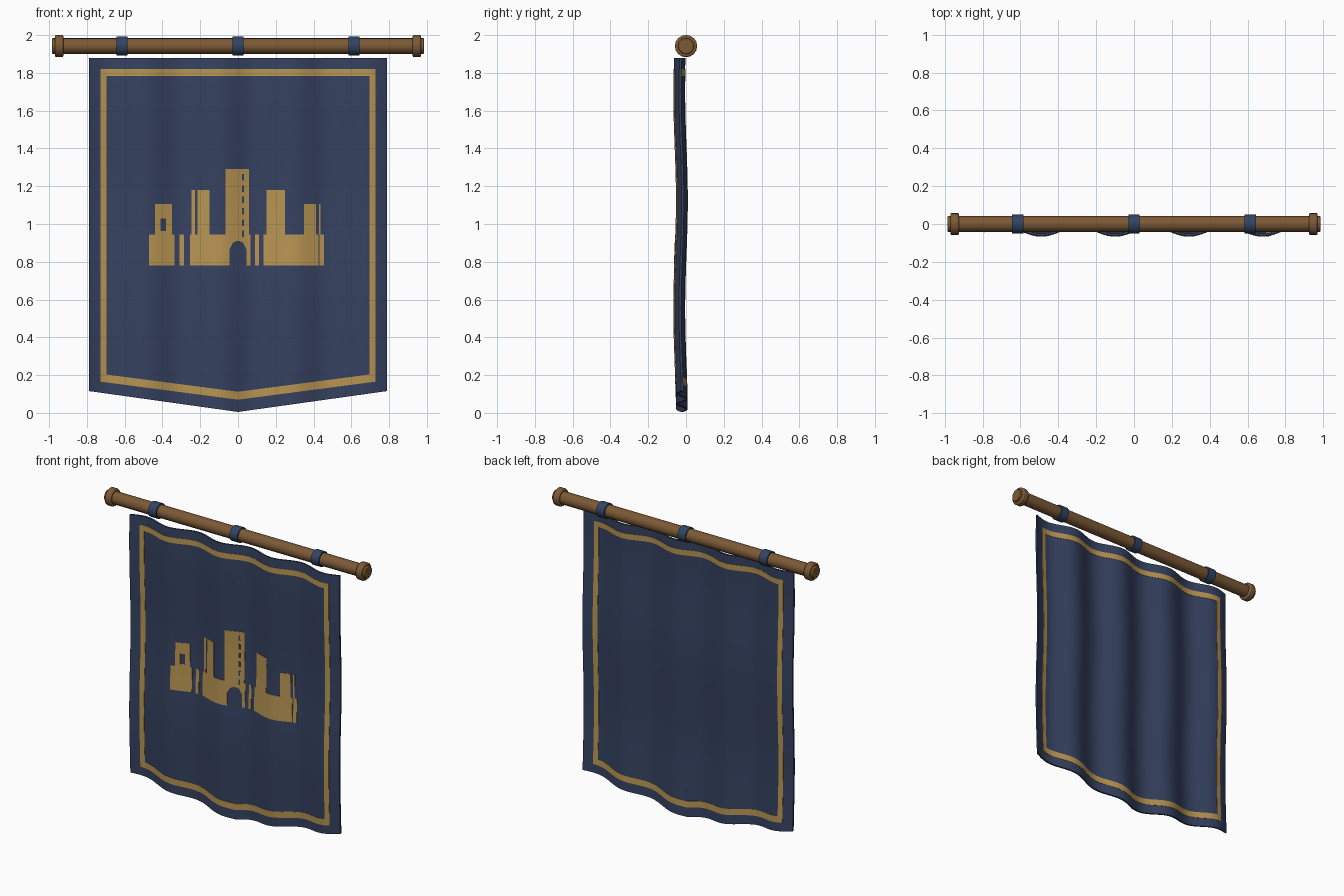
import bpy, bmesh
from math import cos, pi, sqrt, ceil

if "Cube" in bpy.data.objects:
    bpy.data.objects.remove(bpy.data.objects["Cube"], do_unlink=True)


def material(name, r, g, b):
    m = bpy.data.materials.new(name)
    m.use_nodes = True
    m.diffuse_color = (r, g, b, 1)
    m.node_tree.nodes["Principled BSDF"].inputs["Base Color"].default_value = (r, g, b, 1)
    return m


NAVY = material("navy cloth", 0.036, 0.054, 0.118)
GOLD = material("gold trim", 0.48, 0.30, 0.085)
WOOD = material("brown wood", 0.20, 0.10, 0.036)
STRAP = material("blue strap", 0.030, 0.058, 0.130)

POLE_Z = 1.942
HALF = 0.006      # half thickness of the cloth


def fold(x, z):
    """Depth of the hanging cloth at a point."""
    return -0.029 - 0.024 * cos(2 * pi * (x + 0.1) / 0.39) - 0.007 * cos(2 * pi * (z - 1.7) / 1.15)


def shade(ob, angle):
    bpy.ops.object.select_all(action='DESELECT')
    ob.select_set(True)
    bpy.context.view_layer.objects.active = ob
    bpy.ops.object.shade_smooth_by_angle(angle=angle)


def drape(name, panels, front, back, mat):
    """Panels (x0, x1, bottom, top) laid on the folds, from depth -front to +back."""
    bm = bmesh.new()
    for x0, x1, low, high in panels:
        lo = low if callable(low) else lambda x, v=low: v
        hi = high if callable(high) else lambda x, v=high: v
        nx = max(1, ceil((x1 - x0) / 0.02))
        nz = max(1, ceil((hi(x0) - lo(x0)) / 0.06))
        layers = []
        for shift in (-front, back):
            grid = []
            for i in range(nx + 1):
                x = x0 + (x1 - x0) * i / nx
                zs = [lo(x) + (hi(x) - lo(x)) * j / nz for j in range(nz + 1)]
                grid.append([bm.verts.new((x, fold(x, z) + shift, z)) for z in zs])
            layers.append(grid)
        f, b = layers
        for i in range(nx):
            for j in range(nz):
                for g in (f, b):
                    quad = [g[i][j], g[i + 1][j], g[i + 1][j + 1], g[i][j + 1]]
                    bm.faces.new(quad if g is f else quad[::-1])
            for j in (0, nz):
                bm.faces.new((f[i][j], f[i + 1][j], b[i + 1][j], b[i][j]))
        for j in range(nz):
            for i in (0, nx):
                bm.faces.new((f[i][j], f[i][j + 1], b[i][j + 1], b[i][j]))
    # merge the seam where neighbouring panels share an edge
    bmesh.ops.recalc_face_normals(bm, faces=bm.faces)
    me = bpy.data.meshes.new(name)
    bm.to_mesh(me)
    bm.free()
    me.materials.append(mat)
    ob = bpy.data.objects.new(name, me)
    bpy.context.collection.objects.link(ob)
    shade(ob, 0.6)
    return ob


def rod(name, x, length, radius, mat, bevel=0.0):
    """Round bar lying along x."""
    bpy.ops.mesh.primitive_cylinder_add(vertices=16, radius=radius, depth=length,
                                        location=(x, 0, POLE_Z), rotation=(0, pi / 2, 0))
    ob = bpy.context.object
    ob.name = name
    ob.data.materials.append(mat)
    if bevel:
        mod = ob.modifiers.new("rounded rim", 'BEVEL')
        mod.width = bevel
        mod.segments = 2
        mod.limit_method = 'ANGLE'
    shade(ob, 0.5)


# Pole, end caps and straps
rod("pole", 0, 1.968, 0.042, WOOD, 0.004)
for side, word in ((-1, "right"), (1, "left")):
    rod(word + "_end_cap", side * 0.947, 0.045, 0.059, WOOD, 0.008)
for x, word in ((-0.614, "right"), (0, "middle"), (0.614, "left")):
    rod(word + "_strap", x, 0.06, 0.051, STRAP)


# Cloth with a shallow pointed hem
def hem(x):
    return 0.005 + 0.14 * abs(x)


drape("banner_cloth", [(-0.79, 0, hem, 1.88), (0, 0.79, hem, 1.88)], HALF, HALF, NAVY)


# Gold border showing on both faces
def trim_low(x):
    return 0.07 + 0.131 * abs(x)


def trim_high(x):
    return trim_low(x) + 0.042


border = [(-0.695, 0.695, 1.783, 1.82)]
for s in (-1, 1):
    a, b = sorted((s * 0.695, s * 0.727))
    border.append((a, b, trim_low, 1.82))
    a, b = sorted((0, s * 0.695))
    border.append((a, b, trim_low, trim_high))
drape("gold_border", border, HALF + 0.002, HALF + 0.002, GOLD)


# Castle emblem on the front
def gate(x):
    return 0.865 + sqrt(max(0, 0.045 ** 2 - x * x))


FOOT, WALL = 0.78, 0.945
castle = [(-0.47, -0.335, FOOT, WALL), (-0.31, -0.287, FOOT, WALL), (-0.255, -0.045, FOOT, WALL),
          (-0.045, 0.045, gate, WALL), (0.045, 0.065, FOOT, WALL), (0.09, 0.11, FOOT, WALL),
          (0.135, 0.425, FOOT, WALL), (0.432, 0.455, FOOT, WALL),
          (-0.245, -0.228, WALL, 1.18), (-0.215, -0.15, WALL, 1.18), (0.15, 0.25, WALL, 1.18),
          (-0.065, 0.057, WALL, 1.29), (0.35, 0.412, WALL, 1.105), (0.428, 0.437, WALL, 1.105),
          (-0.44, -0.41, WALL, 1.105), (-0.38, -0.35, WALL, 1.105),
          (-0.41, -0.38, WALL, 0.962), (-0.41, -0.38, 1.03, 1.105)]
drape("castle_emblem", castle, HALF + 0.003, -HALF + 0.001, GOLD)
slits = [(0.022, 0.031, 0.87 + 0.06 * i, 0.905 + 0.06 * i) for i in range(1, 7)]
drape("tower_slits", slits, HALF + 0.005, -HALF, NAVY)
